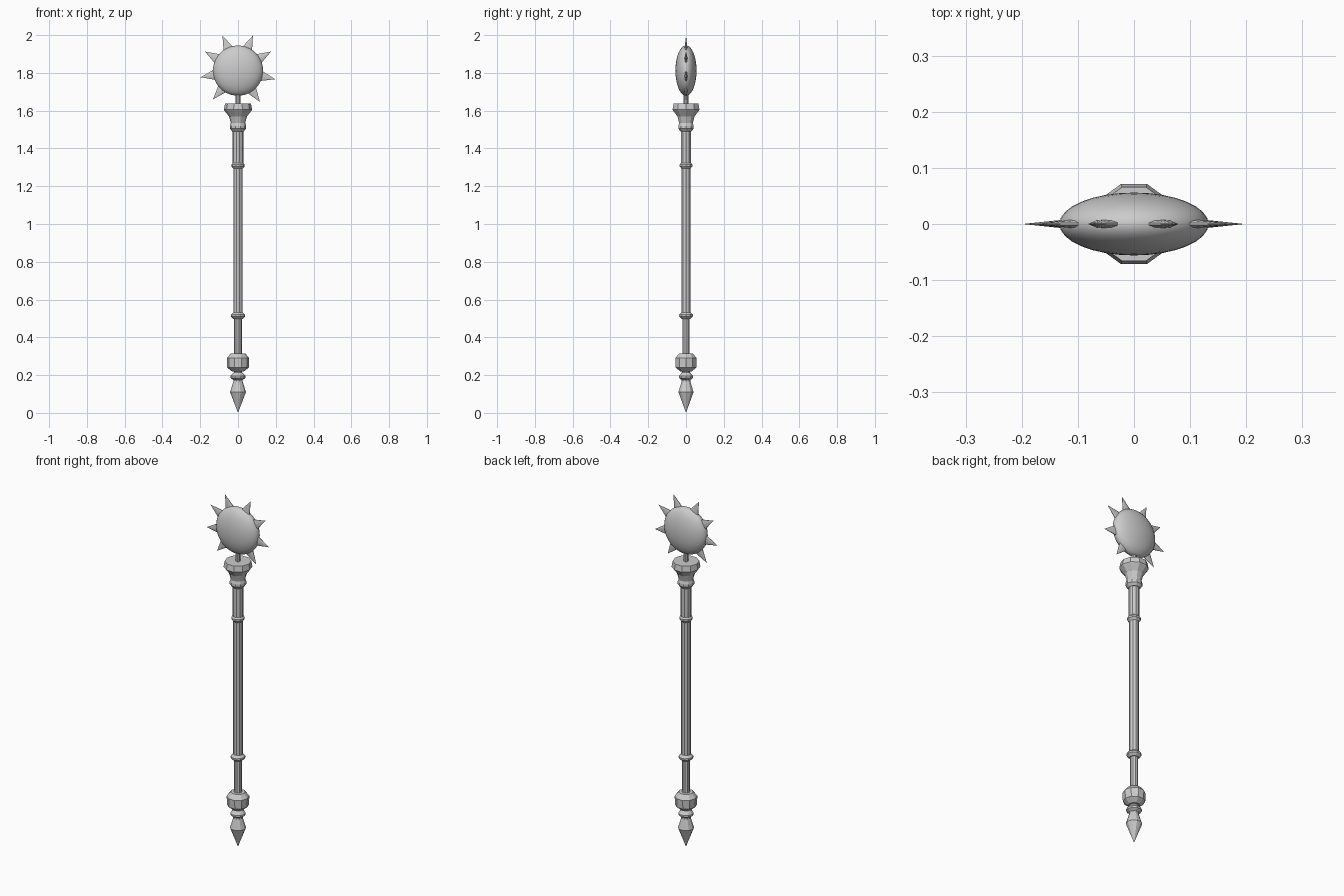
import bpy, bmesh
from math import radians, sin, cos, pi
from mathutils import Matrix, Vector

if "Cube" in bpy.data.objects:
    bpy.data.objects.remove(bpy.data.objects["Cube"])

HEAD_Z = 1.812


def finish(bm, name):
    bmesh.ops.recalc_face_normals(bm, faces=bm.faces)
    me = bpy.data.meshes.new(name)
    bm.to_mesh(me)
    bm.free()
    ob = bpy.data.objects.new(name, me)
    bpy.context.collection.objects.link(ob)
    return ob


def lathe(name, profile, sides=10):
    """Turn a (radius, z) profile around the z axis, capping the ends."""
    bm = bmesh.new()
    rings = []
    for r, z in profile:
        n = 1 if r == 0 else sides
        rings.append([bm.verts.new((r * cos(2 * pi * i / sides),
                                    r * sin(2 * pi * i / sides), z)) for i in range(n)])
    for a, b in zip(rings, rings[1:]):
        for i in range(sides):
            j = (i + 1) % sides
            if len(a) == 1:
                bm.faces.new((a[0], b[j], b[i]))
            else:
                bm.faces.new((a[i], a[j], b[j], b[i]))
    for ring in (rings[0], rings[-1]):
        if len(ring) > 1:
            bm.faces.new(ring)
    return finish(bm, name)


# pointed foot with its bead
lathe("foot_spike", [(0, 0), (.042, .11), (.025, .165), (.025, .175),
                     (.04, .185), (.04, .195), (.022, .215), (.022, .23)])
# lower knob
lathe("lower_knob", [(.03, .218), (.057, .24), (.059, .29), (.038, .315)])
# shaft in three sections
lathe("lower_shaft", [(.02, .31), (.02, .51)])
lathe("middle_shaft", [(.025, .51), (.025, 1.31)])
lathe("upper_shaft", [(.028, 1.31), (.028, 1.5)])
# shaft rings
for name, z, r in (("lower_ring", .515, .038), ("upper_ring", 1.31, .035)):
    lathe(name, [(.024, z - .018), (r, z - .005), (r, z + .005), (.024, z + .018)])
# flared collar and neck
lathe("collar", [(.03, 1.49), (.043, 1.505), (.043, 1.52), (.038, 1.535),
                 (.048, 1.57), (.072, 1.60), (.075, 1.605), (.069, 1.637)])
lathe("neck", [(.013, 1.63), (.013, 1.72)])

# flattened round head
bm = bmesh.new()
bmesh.ops.create_uvsphere(bm, u_segments=32, v_segments=20, radius=1,
                          matrix=Matrix.Translation((0, 0, HEAD_Z)) @ Matrix.Diagonal((.133, .056, .133, 1)))
for f in bm.faces:
    f.smooth = True
finish(bm, "head")

# thin spikes around the rim
bm = bmesh.new()
for deg in (114, 67, 30, -13, -55, -131, -170, 150):
    turn = Matrix.Rotation(radians(90 - deg), 4, 'Y')
    place = (Matrix.Translation((0, 0, HEAD_Z)) @ turn
             @ Matrix.Translation((0, 0, .153)) @ Matrix.Diagonal((.037, .01, 1, 1)))
    bmesh.ops.create_cone(bm, cap_ends=True, segments=10, radius1=1, radius2=0,
                          depth=.098, matrix=place)
finish(bm, "head_spikes")
